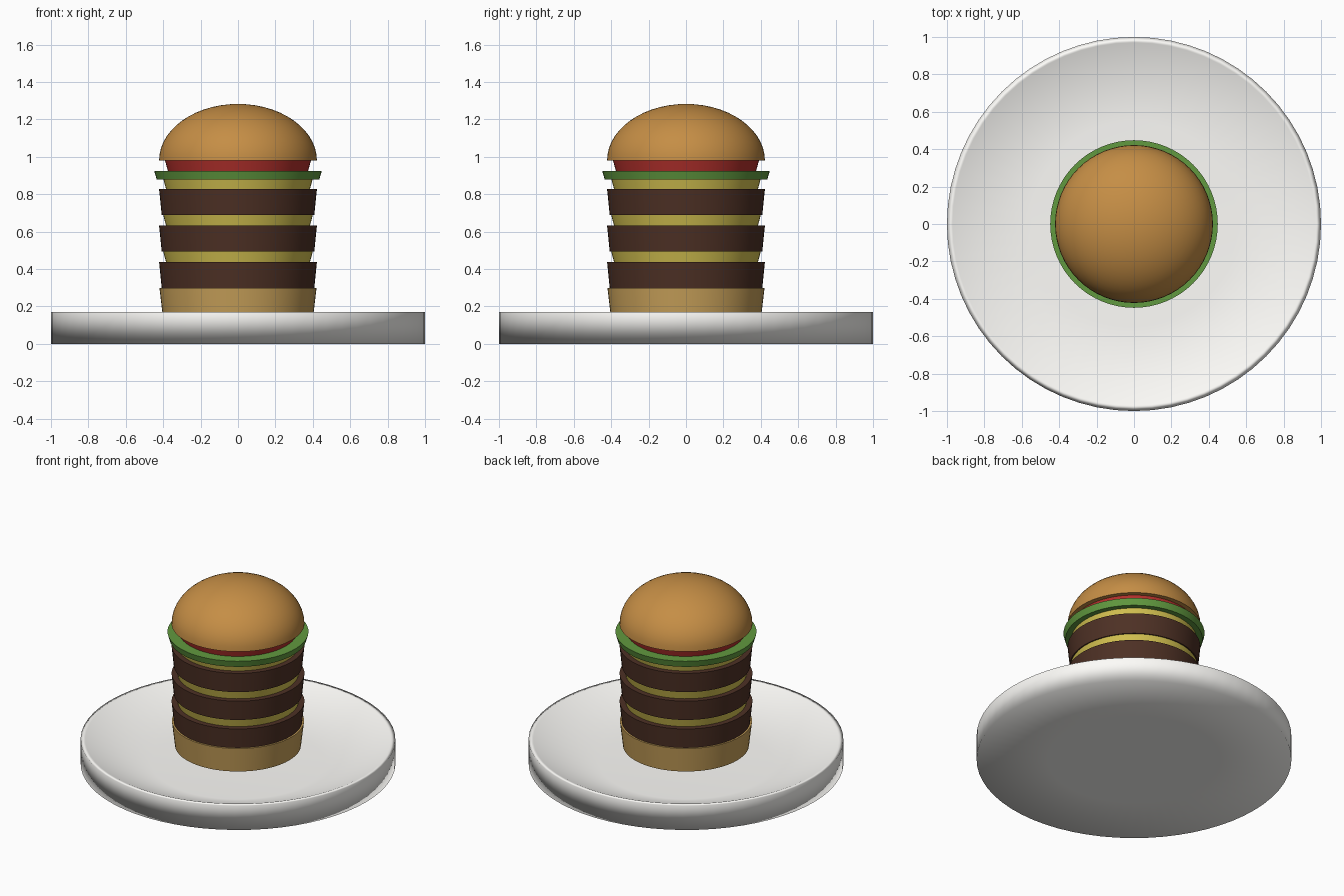
import bpy, bmesh, math

if "Cube" in bpy.data.objects:
    bpy.data.objects.remove(bpy.data.objects["Cube"])

SEG = 64


def material(name, rgb):
    m = bpy.data.materials.new(name)
    m.diffuse_color = (*rgb, 1)
    m.use_nodes = True
    m.node_tree.nodes["Principled BSDF"].inputs["Base Color"].default_value = m.diffuse_color
    return m


def lathe(name, profile, mat, angle=40):
    """Revolve (radius, z) points, listed bottom to top, around the z axis."""
    bm = bmesh.new()
    rings = []
    for r, z in profile:
        if r == 0:
            rings.append([bm.verts.new((0, 0, z))] * SEG)
        else:
            rings.append([bm.verts.new((r * math.cos(math.tau * i / SEG),
                                        r * math.sin(math.tau * i / SEG), z))
                          for i in range(SEG)])
    for a, b in zip(rings, rings[1:]):
        for i in range(SEG):
            j = (i + 1) % SEG
            corners = [a[i], a[j], b[j], b[i]]
            bm.faces.new(list(dict.fromkeys(corners)))
    # close open ends with flat caps
    if profile[0][0] > 0:
        bm.faces.new(rings[0][::-1])
    if profile[-1][0] > 0:
        bm.faces.new(rings[-1])
    bmesh.ops.recalc_face_normals(bm, faces=bm.faces)
    for f in bm.faces:
        f.smooth = True
    mesh = bpy.data.meshes.new(name)
    bm.to_mesh(mesh)
    bm.free()
    ob = bpy.data.objects.new(name, mesh)
    bpy.context.collection.objects.link(ob)
    mesh.materials.append(mat)
    if angle:
        bpy.ops.object.select_all(action='DESELECT')
        ob.select_set(True)
        bpy.context.view_layer.objects.active = ob
        bpy.ops.object.shade_smooth_by_angle(angle=math.radians(angle))
    return ob


bun = material("bun", (0.56, 0.27, 0.06))
bun_side = material("bun_side", (0.57, 0.35, 0.10))
meat = material("meat", (0.075, 0.03, 0.018))
cheese = material("cheese", (0.65, 0.53, 0.08))
lettuce = material("lettuce", (0.12, 0.32, 0.05))
tomato = material("tomato", (0.45, 0.03, 0.025))
china = material("china", (1.0, 0.99, 0.96))

# plate: flat base, upright rim, narrow lip, deep sloping dish
plate = lathe("plate", [(0.55, 0), (1, 0), (1, 0.17), (0.97, 0.17), (0.55, 0.005)],
              china, angle=None)
weights = plate.modifiers.new("soft_shading", 'WEIGHTED_NORMAL')
weights.mode = 'FACE_AREA'

# stacked fillings, each slightly wider at its top
layers = [("bottom_bun", 0.13, 0.30, 0.40, 0.42, bun_side)]
for k in range(3):
    z = 0.30 + 0.195 * k
    layers.append((f"patty_{k + 1}", z, z + 0.138, 0.408, 0.422, meat))
    layers.append((f"cheese_{k + 1}", z + 0.138, z + 0.195, 0.385, 0.40, cheese))
layers += [("lettuce", 0.88, 0.925, 0.435, 0.448, lettuce),
           ("tomato", 0.925, 0.98, 0.375, 0.39, tomato)]
for name, z0, z1, r0, r1, mat in layers:
    lathe(name, [(r0, z0), (r1, z1)], mat)

# domed top bun
steps = 14
dome = [(0.422 * math.cos(math.pi / 2 * i / steps),
         0.98 + 0.303 * math.sin(math.pi / 2 * i / steps)) for i in range(steps)]
lathe("top_bun", dome + [(0, 1.283)], bun)
